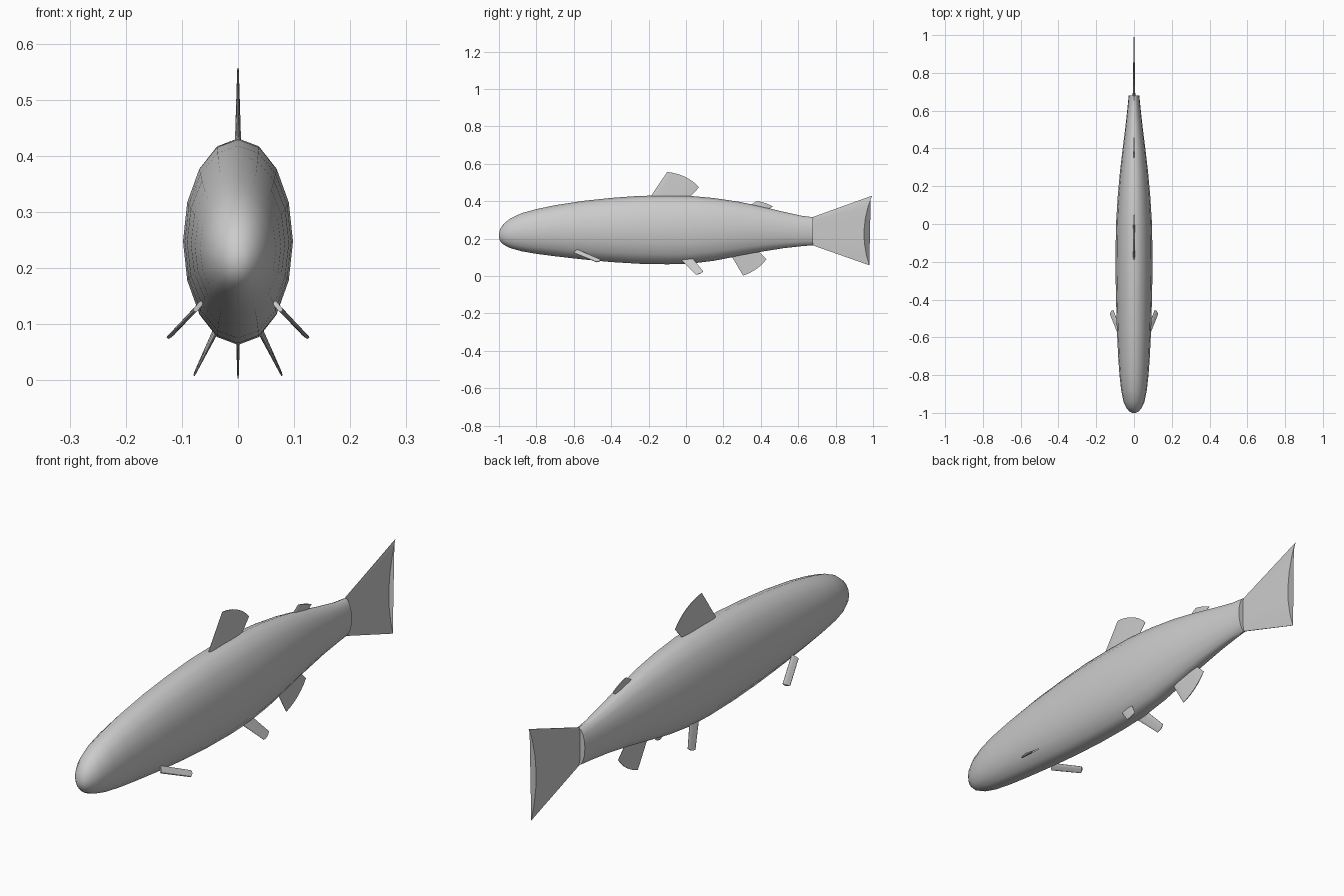
import bpy, bmesh, math
from mathutils import Vector

if "Cube" in bpy.data.objects:
    bpy.data.objects.remove(bpy.data.objects["Cube"])

grey = bpy.data.materials.new("plain grey")
grey.diffuse_color = (0.6, 0.6, 0.6, 1)
grey.use_nodes = True
grey.node_tree.nodes["Principled BSDF"].inputs["Base Color"].default_value = grey.diffuse_color


def loft(name, rings, angle=35, mirror=False):
    """Skin a list of equal-length closed rings and cap both ends."""
    bm = bmesh.new()
    rows = [[bm.verts.new(p) for p in ring] for ring in rings]
    n = len(rows[0])
    for a, b in zip(rows, rows[1:]):
        for i in range(n):
            j = (i + 1) % n
            bm.faces.new((a[i], a[j], b[j], b[i]))
    bm.faces.new(rows[0][::-1])
    bm.faces.new(rows[-1])
    bmesh.ops.recalc_face_normals(bm, faces=bm.faces)
    mesh = bpy.data.meshes.new(name)
    bm.to_mesh(mesh)
    bm.free()
    mesh.materials.append(grey)
    ob = bpy.data.objects.new(name, mesh)
    bpy.context.collection.objects.link(ob)
    bpy.ops.object.select_all(action='DESELECT')
    ob.select_set(True)
    bpy.context.view_layer.objects.active = ob
    bpy.ops.object.shade_smooth_by_angle(angle=math.radians(angle))
    if mirror:
        ob.modifiers.new("both sides", 'MIRROR')
    return ob


def fin(name, root, tip, thick_root, thick_tip, bow=0.0, mirror=False):
    """Thin blade between a root chord and a tip chord, tapering to the tip.
    bow pushes the middle of the tip edge outwards (or inwards if negative)."""
    r0, r1, t0, t1 = (Vector(p) for p in (*root, *tip))
    out = ((t0 + t1) - (r0 + r1)).normalized()
    normal = (r1 - r0).cross(out).normalized()
    section = [(0, .25), (.05, .75), (.15, 1), (.32, 1), (.5, 1), (.68, 1),
               (.85, .8), (1, .25)]
    loop = [(u, w) for u, w in section] + [(u, -w) for u, w in section[::-1]]
    rings = []
    for a, b, thick, curve in ((r0, r1, thick_root, 0), (t0, t1, thick_tip, bow)):
        rings.append([a.lerp(b, u) + normal * (w * thick)
                      + out * (curve * 4 * u * (1 - u)) for u, w in loop])
    return loft(name, rings, 30, mirror)


# Body: stations of (y, top, bottom, half width), 16-sided cross-section
stations = [(-1, .228, .206, .010), (-.993, .252, .186, .024),
            (-.975, .279, .168, .040), (-.94, .308, .150, .056),
            (-.88, .336, .133, .068), (-.8, .358, .119, .077),
            (-.7, .379, .106, .084), (-.55, .402, .089, .091),
            (-.4, .418, .075, .095), (-.25, .429, .066, .098),
            (-.1, .431, .063, .097), (.02, .429, .066, .094),
            (.15, .417, .082, .086), (.28, .398, .107, .074),
            (.4, .373, .130, .060), (.52, .344, .149, .045),
            (.62, .322, .160, .034), (.68, .315, .165, .028)]
rings = []
for y, top, bottom, half in stations:
    mid, tall = (top + bottom) / 2, (top - bottom) / 2
    rings.append([(half * math.sin(math.tau * i / 16), y,
                   mid + tall * math.cos(math.tau * i / 16)) for i in range(16)])
loft("body", rings, 50)

# Fins on the centre line
fin("tail_fin", ((0, .67, .313), (0, .67, .167)), ((0, .995, .43), (0, .98, .058)),
    .007, .002, -.036)
fin("dorsal_fin", ((0, -.20, .41), (0, .01, .41)), ((0, -.10, .557), (0, .07, .475)),
    .006, .0015, .018)
fin("adipose_fin", ((0, .32, .365), (0, .42, .345)), ((0, .38, .402), (0, .465, .372)),
    .005, .002, .004)
fin("anal_fin", ((0, .23, .13), (0, .37, .15)), ((0, .305, .003), (0, .43, .09)),
    .005, .0015, .012)

# Paired fins
fin("pelvic_fins", ((.036, -.03, .09), (.040, .035, .095)),
    ((.078, .052, .008), (.072, .092, .026)), .004, .0015, .005, True)
fin("pectoral_fins", ((.078, -.60, .123), (.062, -.58, .142)),
    ((.126, -.48, .075), (.110, -.455, .088)), .004, .003, .005, True)
